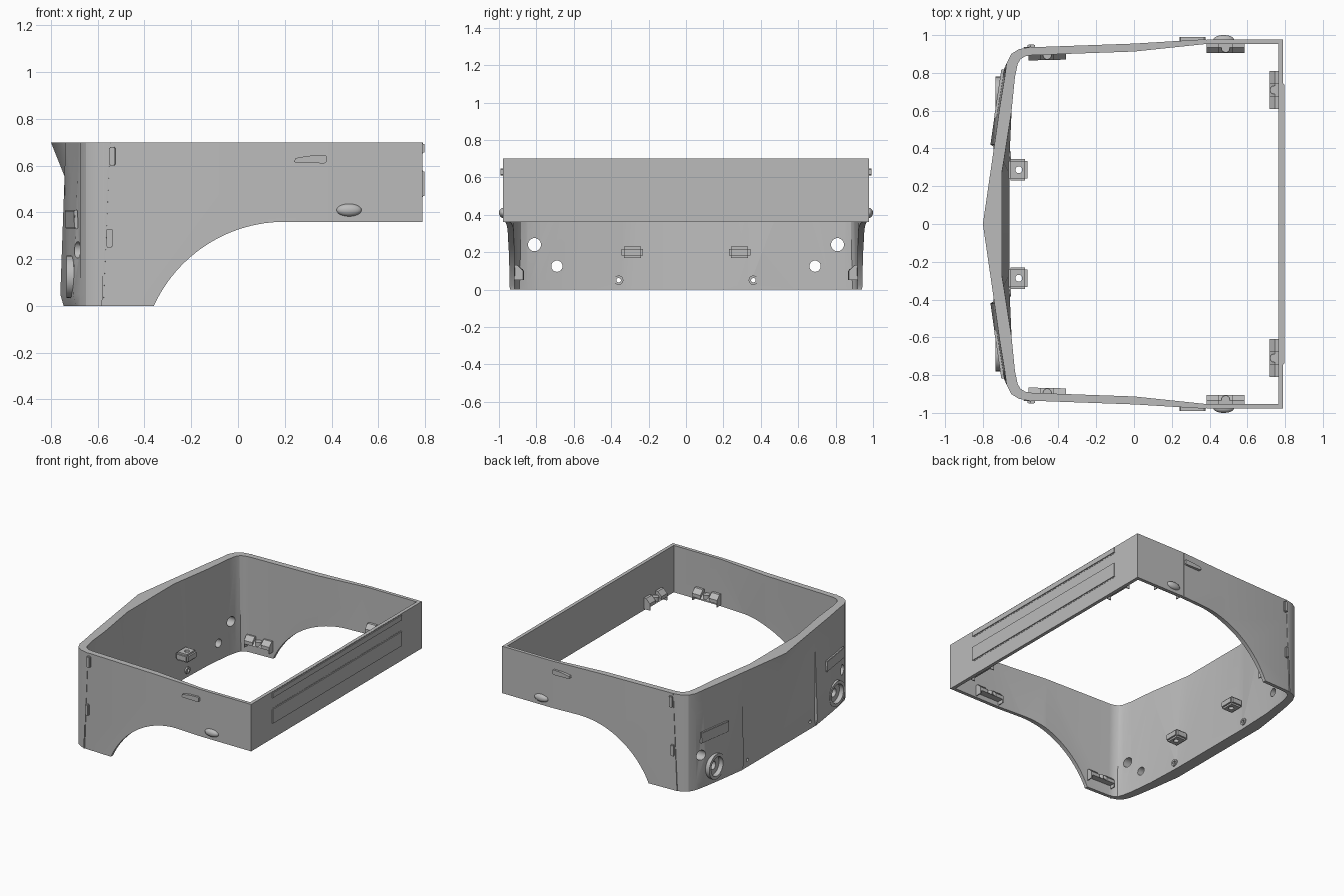
import bpy, bmesh, math
from mathutils import Matrix, Vector

if "Cube" in bpy.data.objects:
    bpy.data.objects.remove(bpy.data.objects["Cube"])

grey = bpy.data.materials.new("body grey")
grey.use_nodes = True
grey.diffuse_color = (0.5, 0.5, 0.5, 1)
grey.node_tree.nodes["Principled BSDF"].inputs["Base Color"].default_value = (0.5, 0.5, 0.5, 1)


def finish(name, bm):
    bmesh.ops.recalc_face_normals(bm, faces=bm.faces)
    mesh = bpy.data.meshes.new(name)
    bm.to_mesh(mesh)
    bm.free()
    mesh.materials.append(grey)
    ob = bpy.data.objects.new(name, mesh)
    bpy.context.collection.objects.link(ob)
    return ob


def activate(ob):
    bpy.ops.object.select_all(action='DESELECT')
    ob.select_set(True)
    bpy.context.view_layer.objects.active = ob


def smooth(ob):
    activate(ob)
    bpy.ops.object.shade_smooth_by_angle(angle=math.radians(30))


def box(name, center, size, turn=0, tilt=0, bevel=0):
    bm = bmesh.new()
    bmesh.ops.create_cube(bm, size=1, matrix=Matrix.Diagonal((*size, 1)))
    if bevel:
        bmesh.ops.bevel(bm, geom=bm.edges[:], offset=bevel, segments=2, affect='EDGES')
    m = Matrix.Translation(center) @ Matrix.Rotation(turn, 4, 'Z') @ Matrix.Rotation(tilt, 4, 'Y')
    bmesh.ops.transform(bm, matrix=m, verts=bm.verts)
    return finish(name, bm)


def cylinder(name, center, radius, length, axis='X'):
    bm = bmesh.new()
    spin = Matrix.Rotation(math.pi / 2, 4, 'Y') if axis == 'X' else Matrix()
    bmesh.ops.create_cone(bm, cap_ends=True, segments=32, radius1=radius, radius2=radius,
                          depth=length, matrix=Matrix.Translation(center) @ spin)
    return finish(name, bm)


def prism(name, points, offset, matrix=Matrix()):
    bm = bmesh.new()
    face = bm.faces.new([bm.verts.new(p) for p in points])
    new = bmesh.ops.extrude_face_region(bm, geom=[face])["geom"]
    bmesh.ops.translate(bm, vec=offset, verts=[v for v in new if isinstance(v, bmesh.types.BMVert)])
    bmesh.ops.transform(bm, matrix=matrix, verts=bm.verts)
    return finish(name, bm)


def cut(ob, cutter):
    cutter.hide_render = True
    mod = ob.modifiers.new("cut", 'BOOLEAN')
    mod.operation, mod.solver, mod.object = 'DIFFERENCE', 'EXACT', cutter
    activate(ob)
    bpy.ops.object.modifier_apply(modifier=mod.name)
    bpy.data.objects.remove(cutter)


# Cab shell: half outlines from the nose round to the rear centre
corner = [(-.675, .85), (-.65, .90), (-.61, .925), (-.56, .935),
          (0, .955), (.38, .978), (.79, .978), (.79, 0)]


def outer(nose, edge, pod):
    return [(nose, 0), (edge, .41), (pod, .42), (pod + .03, .63), (pod + .055, .78)] + corner


def inner(flat, mid, thick):
    return [(flat, 0), (flat, .27), (min(flat + .01, -.66), .33), (mid, .6), (-.63, .78), (-.615, .85),
            (-.60, .915 - thick), (-.575, .93 - thick), (-.54, .936 - thick),
            (0, .955 - thick), (.38, .953), (.765, .953), (.765, 0)]


levels = [(0, outer(-.745, -.745, -.746)), (.05, outer(-.744, -.744, -.76)),
          (.55, outer(-.74, -.74, -.742)), (.7, outer(-.80, -.7405, -.739)),
          (.7, inner(-.70, -.648, .042)), (0, inner(-.66, -.65, .025))]
bm = bmesh.new()
rings = []
for z, half in levels:
    full = half + [(x, -y) for x, y in half[-2:0:-1]]
    rings.append([bm.verts.new((x, y, z)) for x, y in full])
for a, b in zip(rings, rings[1:] + rings[:1]):
    for i in range(len(a)):
        j = (i + 1) % len(a)
        bm.faces.new((a[i], a[j], b[j], b[i]))
bmesh.ops.triangulate(bm, faces=bm.faces)
shell = finish("cab_shell", bm)

# Wheel arches and raised rear edge
arch = []
start = math.atan2(.2556, -.56)
for i in range(25):
    a = start + (math.pi / 2 - start) * i / 24
    arch.append((.2 + .6156 * math.cos(a), -1.2, -.2556 + .6156 * math.sin(a)))
arch += [(1, -1.2, .36), (1, -1.2, -.1), (-.36, -1.2, -.1)]
cut(shell, prism("arch_cutter", arch, (0, 2.4, 0)))

# Lamp recesses, mounting holes and door seams
for s in (-1, 1):
    cut(shell, cylinder("recess_cutter", (-.76, s * .69, .125), .068, .12))
    for y, z, r in ((.81, .24, .035), (.69, .125, .03), (.36, .05, .012)):
        cut(shell, cylinder("hole_cutter", (-.7, s * y, z), r, .4))
    cut(shell, box("seam_cutter", (.385, s * .98, .54), (.004, .012, .36)))
smooth(shell)

# Embossed rear panels
for name, z, h in (("rear_panel", .5225, .115), ("rear_top_panel", .675, .048)):
    box(name, (.79, 0, z), (.015, 1.49, h), bevel=.006)


def bracket(name, loc, turn, width):
    # Sloped mounting bracket: two end blocks, lower saddle, end legs and a peg
    m = Matrix.Translation(loc) @ Matrix.Rotation(turn, 4, 'Z')
    d = .05
    for k, (x0, w, top) in enumerate(((-.5, .33, .085), (-.17, .34, .06), (.17, .33, .085))):
        pts = [(x0 * width, y, z) for y, z in
               ((.01, .03), (-d, .03), (-d, top - .03), (-.02, top), (.01, top))]
        prism(f"{name}_block_{k + 1}", pts, (w * width, 0, 0), m)
    for s in (-1, 1):
        pts = [(s * .47 * width, y, z) for y, z in ((.01, .005), (-d, .005), (-d, .04), (.01, .04))]
        prism(f"{name}_leg", pts, (s * .03 * width, 0, 0), m)
    smooth(cylinder(f"{name}_peg", m @ Vector((0, -.025, .05)), .022, .03, 'Z'))


for s, side in ((1, "left"), (-1, "right")):
    turn = 0 if s > 0 else math.pi
    # Inner mounting brackets
    bracket(side + "_rear_bracket", (.767, s * .71, .365), -math.pi / 2, .2)
    bracket(side + "_side_bracket", (.485, s * .955, .365), turn, .2)
    bracket(side + "_front_bracket", (-.46, s * .918, .045), turn + s * .022, .2)

    # Pierced lugs and small bosses on the inner front wall
    lug = box(side + "_lug", (-.615, s * .287, .2), (.1, .115, .06), bevel=.012)
    cut(lug, cylinder("lug_cutter", (-.61, s * .287, .2), .018, .2, 'Z'))
    smooth(lug)
    boss = cylinder(side + "_boss", (-.658, s * .36, .05), .025, .016)
    cut(boss, cylinder("boss_cutter", (-.658, s * .36, .05), .012, .1))
    smooth(boss)

    # Headlamp ring and indicator plate
    ring = cylinder(side + "_lamp_ring", (-.708, s * .69, .125), .09, .05)
    cut(ring, cylinder("ring_cutter", (-.708, s * .69, .125), .068, .2))
    smooth(ring)
    box(side + "_indicator", (-.712, s * .69, .37), (.016, .26, .08), turn=-s * .15, tilt=-.04, bevel=.003)

    # Door pillar trim and hinges
    box(side + "_pillar_trim", (-.565, s * .934, .35), (.008, .008, .7), turn=s * .036, tilt=.042)
    for x, z in ((-.538, .64), (-.55, .29)):
        box(side + "_hinge", (x, s * .936, z), (.026, .03, .08), turn=s * .036, bevel=.004)

    # Door handle
    pts = [(x, s * .965, z) for x, z in
           ((.24, .617), (.25, .612), (.37, .61), (.378, .615), (.378, .641), (.37, .646), (.30, .642), (.245, .632))]
    prism(side + "_door_handle", pts, (0, s * .026, 0))

    # Oval side marker
    bm = bmesh.new()
    bmesh.ops.create_uvsphere(bm, u_segments=24, v_segments=12, radius=1,
                              matrix=Matrix.Translation((.475, s * .977, .41)) @ Matrix.Diagonal((.054, .023, .027, 1)))
    smooth(finish(side + "_side_marker", bm))
